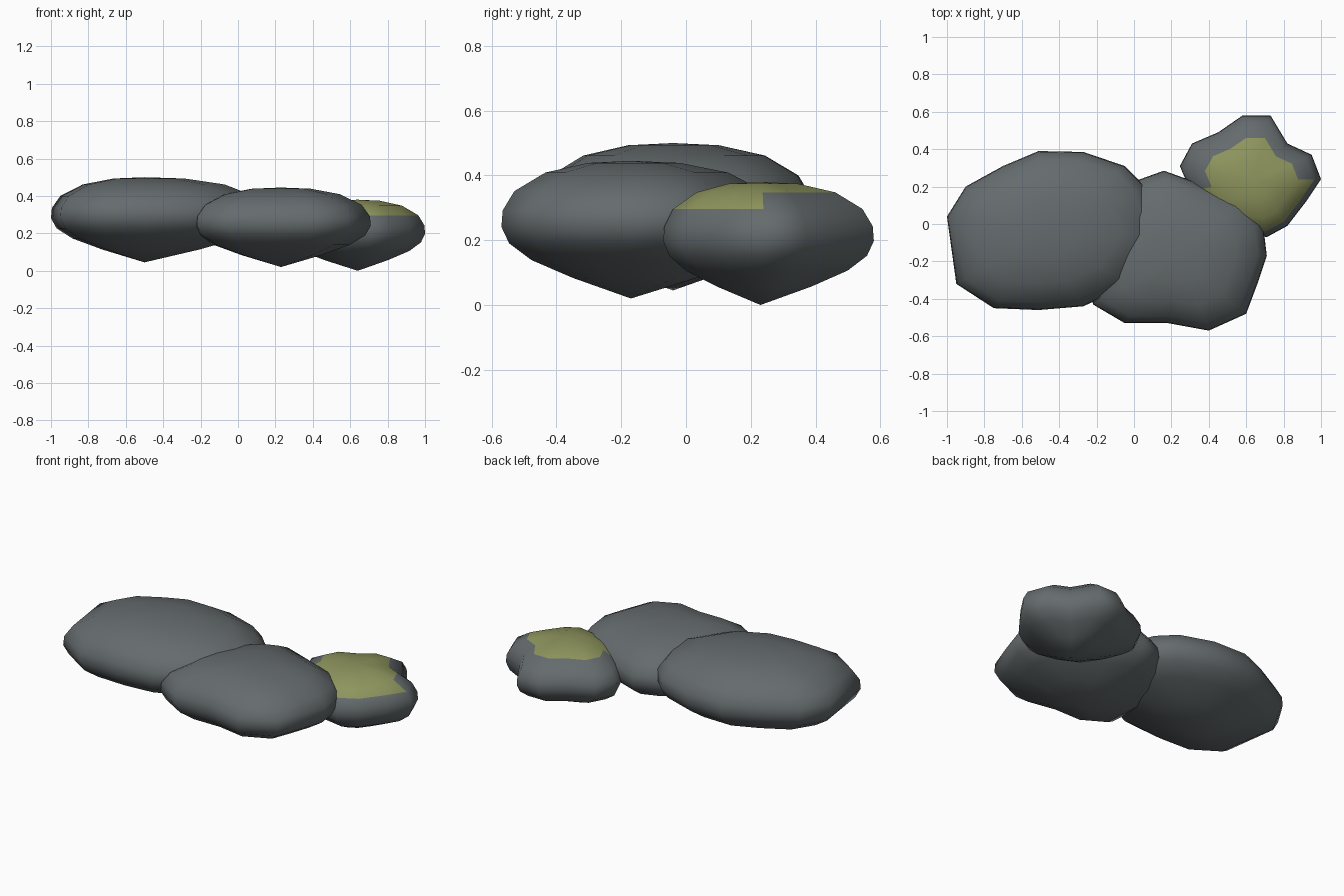
import bpy
import bmesh
from mathutils import Vector

default = bpy.data.objects.get("Cube")
if default:
    bpy.data.objects.remove(default, do_unlink=True)


def make_material(name, colour):
    mat = bpy.data.materials.new(name)
    mat.use_nodes = True
    mat.diffuse_color = (*colour, 1)
    mat.node_tree.nodes["Principled BSDF"].inputs["Base Color"].default_value = (*colour, 1)
    return mat


STONE = make_material("grey stone", (0.13, 0.148, 0.155))
MOSS = make_material("olive moss", (0.27, 0.30, 0.11))

# Shared side profile: share of the outline, share of the height
PROFILE = [(.45, .15), (.77, .28), (.94, .4), (1, .52),
           (.99, .64), (.9, .78), (.66, .915), (.33, .985)]
MOSS_RING = 6      # moss starts above this ring
LOW_MOSS_RING = 5  # and reaches lower on the front side


def make_rock(name, centre, bottom, top, outline, mossy=False):
    """Lofts scaled copies of the outline between a pointed base and a flat crown."""
    bm = bmesh.new()
    middle = Vector(centre)
    height = top - bottom
    rings = []
    for share, level in PROFILE:
        points = [middle.lerp(Vector(p), share) for p in outline]
        rings.append([bm.verts.new((p.x, p.y, bottom + height * level)) for p in points])
    base = bm.verts.new((*centre, bottom))
    crown = bm.verts.new((*centre, top))
    count = len(outline)

    def paint(face, level):
        in_front = face.calc_center_median().y < middle.y
        start = LOW_MOSS_RING if in_front else MOSS_RING
        face.material_index = int(mossy and level >= start)

    for i in range(count):
        j = (i + 1) % count
        bm.faces.new((base, rings[0][j], rings[0][i]))
        for level, (low, high) in enumerate(zip(rings, rings[1:])):
            paint(bm.faces.new((low[i], low[j], high[j], high[i])), level)
        paint(bm.faces.new((rings[-1][i], rings[-1][j], crown)), len(rings))

    bmesh.ops.recalc_face_normals(bm, faces=bm.faces)
    for face in bm.faces:
        face.smooth = True
    mesh = bpy.data.meshes.new(name)
    bm.to_mesh(mesh)
    bm.free()
    mesh.materials.append(STONE)
    if mossy:
        mesh.materials.append(MOSS)
    rock = bpy.data.objects.new(name, mesh)
    bpy.context.collection.objects.link(rock)
    return rock


# Broad rock on the right
make_rock("large_rock", (-.5, -.04), .045, .5, [
    (.15, -.06), (.06, .2), (-.05, .31), (-.27, .385), (-.51, .39),
    (-.7, .31), (-.9, .2), (-1, .04), (-.95, -.32), (-.75, -.45),
    (-.51, -.46), (-.27, -.44), (-.02, -.32)])

# Middle rock in front
make_rock("middle_rock", (.23, -.17), .02, .445, [
    (.71, -.17), (.69, 0), (.58, .13), (.34, .22), (.16, .285),
    (.02, .235), (-.15, .06), (-.24, -.15), (-.22, -.43), (-.05, -.53),
    (.18, -.53), (.4, -.57), (.6, -.48), (.66, -.32)])

# Small mossy rock at the back left
make_rock("mossy_rock", (.64, .23), 0, .38, [
    (1, .24), (.95, .37), (.82, .43), (.73, .58), (.58, .58),
    (.45, .49), (.31, .43), (.245, .31), (.3, .18), (.4, .03),
    (.55, -.04), (.71, -.07), (.82, -.01), (.92, .12)], mossy=True)
